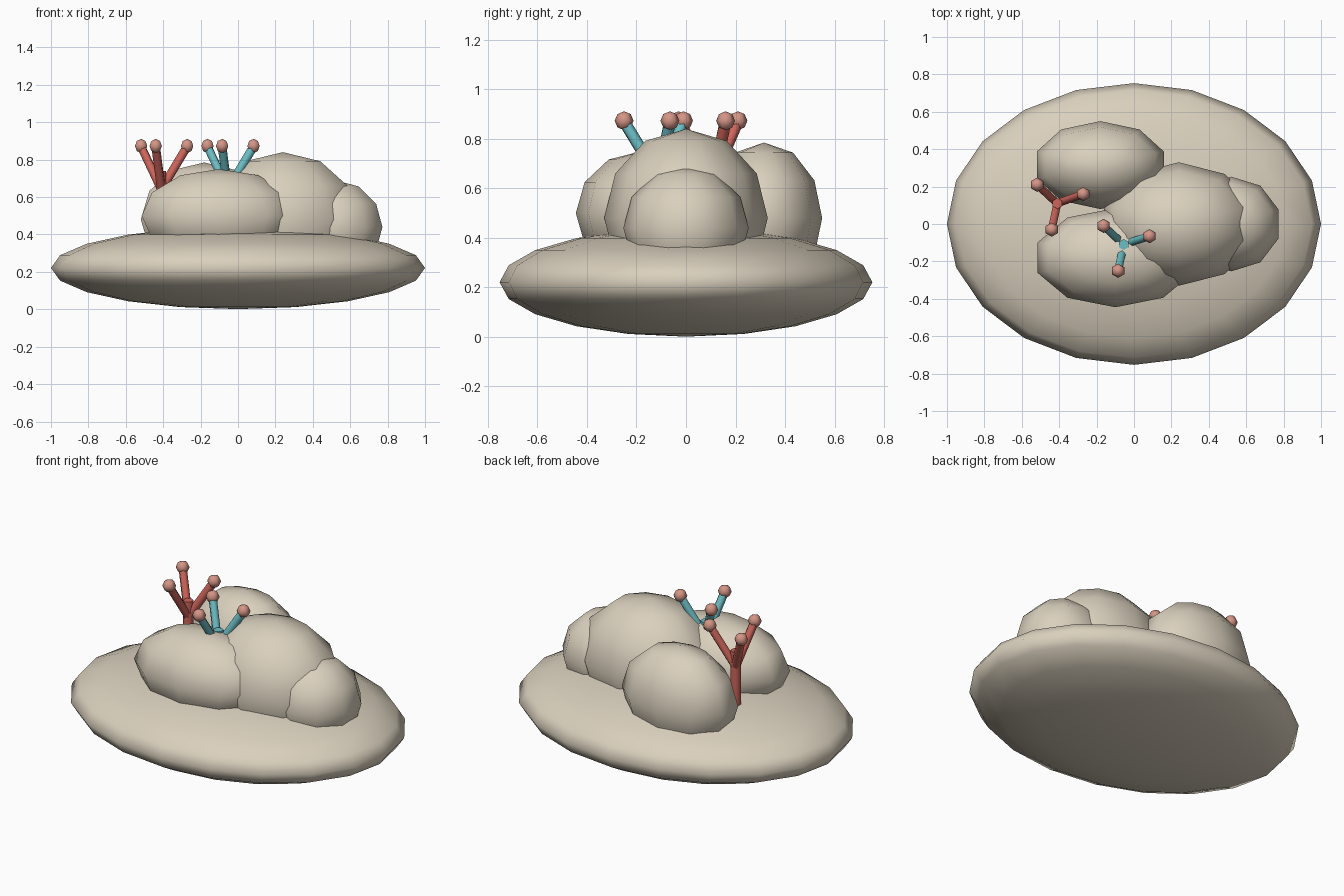
import bpy, bmesh, math
from mathutils import Vector

if "Cube" in bpy.data.objects:
    bpy.data.objects.remove(bpy.data.objects["Cube"])


def material(name, rgb):
    m = bpy.data.materials.new(name)
    m.diffuse_color = (*rgb, 1)
    m.use_nodes = True
    m.node_tree.nodes["Principled BSDF"].inputs["Base Color"].default_value = m.diffuse_color
    return m


SAND = material("sand", (0.70, 0.63, 0.51))
RED = material("coral red", (0.61, 0.13, 0.105))
TEAL = material("teal", (0.15, 0.51, 0.55))
PINK = material("pink tip", (0.66, 0.30, 0.24))


def finish(bm, name, mat, loc=(0, 0, 0)):
    bmesh.ops.recalc_face_normals(bm, faces=bm.faces[:])
    for f in bm.faces:
        f.smooth = True
    me = bpy.data.meshes.new(name)
    bm.to_mesh(me)
    bm.free()
    me.materials.append(mat)
    ob = bpy.data.objects.new(name, me)
    ob.location = loc
    bpy.context.collection.objects.link(ob)
    return ob


def ellipsoid(name, mat, loc, radii, segs, rings):
    """Ringed ellipsoid with a vertex column facing +y."""
    bm = bmesh.new()
    rx, ry, rz = radii
    top, bottom = bm.verts.new((0, 0, rz)), bm.verts.new((0, 0, -rz))
    loops = []
    for i in range(1, rings):
        t = math.pi * i / rings
        loops.append([bm.verts.new((rx * math.sin(t) * math.sin(a),
                                    ry * math.sin(t) * math.cos(a),
                                    rz * math.cos(t)))
                      for a in (2 * math.pi * k / segs for k in range(segs))])
    for k in range(segs):
        n = (k + 1) % segs
        bm.faces.new((top, loops[0][k], loops[0][n]))
        bm.faces.new((bottom, loops[-1][n], loops[-1][k]))
        for a, b in zip(loops, loops[1:]):
            bm.faces.new((a[k], b[k], b[n], a[n]))
    return finish(bm, name, mat, loc)


def rod(name, mat, start, end, radius):
    """Six-sided cylinder between two points."""
    start, end = Vector(start), Vector(end)
    d = end - start
    bm = bmesh.new()
    bmesh.ops.create_cone(bm, cap_ends=True, segments=6, radius1=radius,
                          radius2=radius, depth=d.length)
    ob = finish(bm, name, mat, (start + end) / 2)
    ob.rotation_euler = d.to_track_quat('Z', 'Y').to_euler()
    # keep cap edges crisp
    bpy.ops.object.select_all(action='DESELECT')
    ob.select_set(True)
    bpy.context.view_layer.objects.active = ob
    bpy.ops.object.shade_smooth_by_angle(angle=math.radians(62))


# Flattened sand bed
ellipsoid("sand_bed", SAND, (0, 0, 0.221), (1, 0.753, 0.22), 20, 10)

# Rounded rocks
for name, loc, radii in (
        ("front_rock", (-0.10, -0.18, 0.50), (0.436, 0.265, 0.25)),
        ("main_rock", (0.24, 0.0, 0.48), (0.42, 0.33, 0.36)),
        ("side_rock", (0.52, 0.0, 0.44), (0.265, 0.253, 0.25)),
        ("back_rock", (-0.18, 0.315, 0.48), (0.357, 0.235, 0.305))):
    ellipsoid(name, SAND, loc, radii, 10, 6)

# Branching corals with round tips
for name, mat, (x, y), tips in (
        ("red_coral", RED, (-0.41, 0.11),
         ((-0.518, 0.21), (-0.272, 0.16), (-0.44, -0.03))),
        ("teal_coral", TEAL, (-0.055, -0.11),
         ((-0.163, -0.01), (0.083, -0.065), (-0.085, -0.25)))):
    rod(name + "_trunk", mat, (x, y, 0.40), (x, y, 0.74), 0.029)
    for i, (tx, ty) in enumerate(tips):
        rod(f"{name}_branch_{i}", mat, (x, y, 0.64), (tx, ty, 0.87), 0.024)
        ellipsoid(f"{name}_tip_{i}", PINK, (tx, ty, 0.873),
                  (0.038, 0.038, 0.038), 6, 4)
